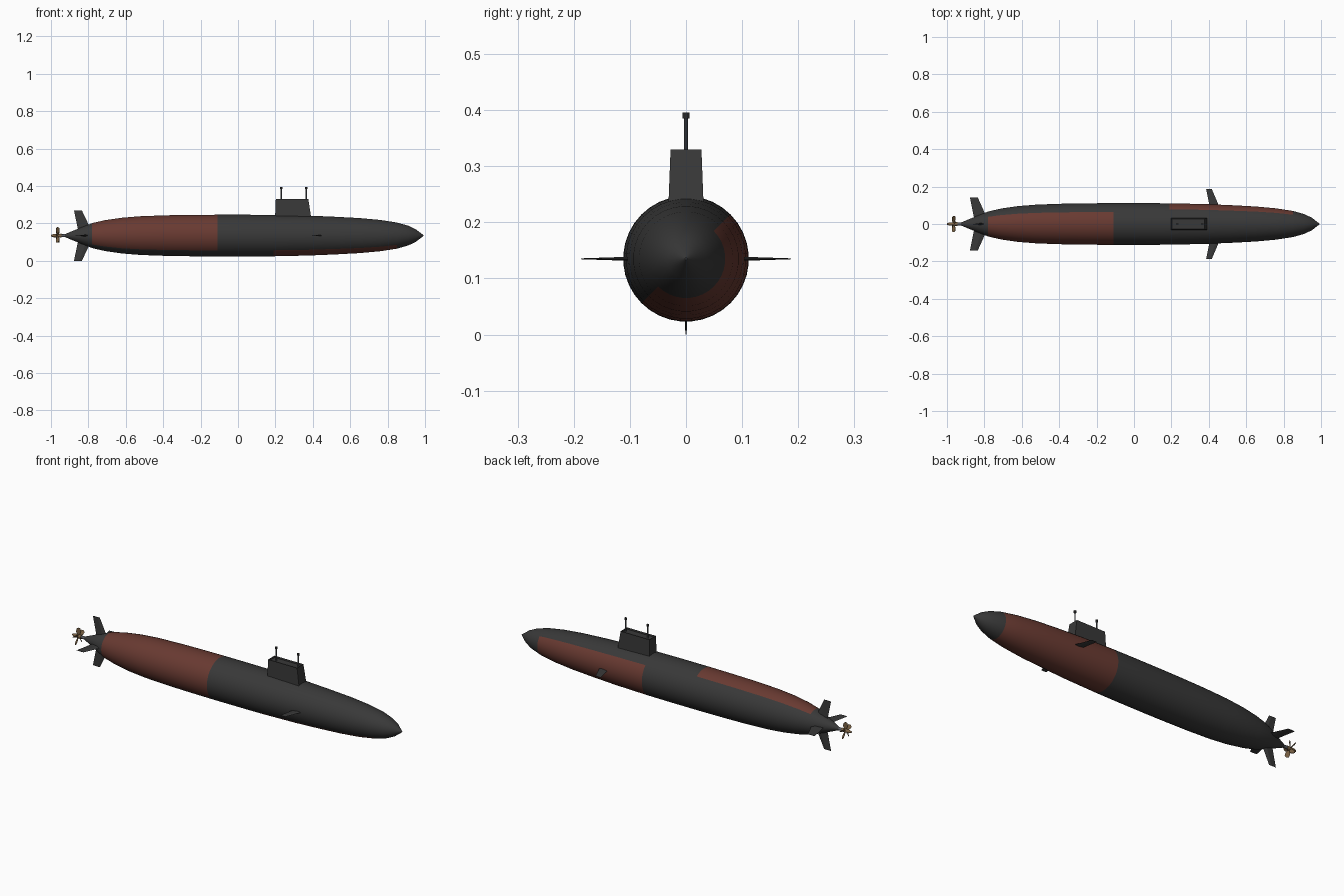
import bpy, bmesh, math
from mathutils import Vector, Matrix

if "Cube" in bpy.data.objects:
    bpy.data.objects.remove(bpy.data.objects["Cube"])

ZC = 0.135  # height of the hull axis


def material(name, rgb):
    m = bpy.data.materials.new(name)
    m.diffuse_color = (*rgb, 1)
    m.use_nodes = True
    m.node_tree.nodes["Principled BSDF"].inputs["Base Color"].default_value = m.diffuse_color
    return m


DARK = material("dark_grey", (0.04, 0.04, 0.04))
RED = material("rust_red", (0.14, 0.042, 0.031))
BRONZE = material("bronze", (0.20, 0.125, 0.06))
STEEL = material("steel_grey", (0.10, 0.105, 0.12))


def finish(bm, name, mats, smooth=False):
    bmesh.ops.recalc_face_normals(bm, faces=bm.faces)
    me = bpy.data.meshes.new(name)
    bm.to_mesh(me)
    bm.free()
    ob = bpy.data.objects.new(name, me)
    bpy.context.collection.objects.link(ob)
    for m in mats:
        me.materials.append(m)
    if smooth:
        bpy.context.view_layer.objects.active = ob
        ob.select_set(True)
        bpy.ops.object.shade_smooth_by_angle(angle=math.radians(35))
        ob.select_set(False)
    return ob


def lathe_x(bm, profile, n, z=ZC, offset=0.0):
    """Revolve (x, radius) points about the hull axis, capping both ends."""
    rings = []
    for x, r in profile:
        rings.append([bm.verts.new((x, r * math.cos(a), z + r * math.sin(a)))
                      for a in (offset + 2 * math.pi * i / n for i in range(n))])
    for a, b in zip(rings, rings[1:]):
        for i in range(n):
            bm.faces.new((a[i], a[(i + 1) % n], b[(i + 1) % n], b[i]))
    bm.faces.new(rings[0])
    bm.faces.new(rings[-1])


def loft(bm, a, b):
    """Closed solid between two equal-length outlines."""
    va, vb = [bm.verts.new(p) for p in a], [bm.verts.new(p) for p in b]
    n = len(va)
    for i in range(n):
        bm.faces.new((va[i], va[(i + 1) % n], vb[(i + 1) % n], vb[i]))
    bm.faces.new(va)
    return bm.faces.new(vb)


# Hull with two painted sectors
profile = [(-0.925, 0.008), (-0.85, 0.039), (-0.78, 0.067), (-0.71, 0.083), (-0.62, 0.096),
           (-0.52, 0.104), (-0.38, 0.109), (-0.25, 0.111), (-0.11, 0.112), (0.05, 0.112),
           (0.19, 0.111), (0.38, 0.107), (0.52, 0.101), (0.65, 0.094), (0.76, 0.084),
           (0.85, 0.070), (0.91, 0.053), (0.95, 0.034), (0.992, 0.002)]
bm = bmesh.new()
lathe_x(bm, profile, 36, offset=math.radians(5))
for f in bm.faces:
    c = f.calc_center_median()
    ang = math.degrees(math.atan2(c.z - ZC, c.y)) % 360
    stern = -0.78 < c.x < -0.11 and 55 < ang < 225
    bow = 0.19 < c.x < 0.85 and (ang < 45 or ang > 225)
    f.material_index = 1 if stern or bow else 0
finish(bm, "hull", [DARK, RED], True)


def fin(name, root, tip, r0, r1, t0, t1, turn):
    """Tapered fin; root and tip are (rear x, front x), turned about the hull axis."""
    def section(xs, r, t):
        xm = xs[0] + 0.65 * (xs[1] - xs[0])
        return [(xs[0], r, 0), (xm, r, -t), (xs[1], r, 0), (xm, r, t)]
    bm = bmesh.new()
    loft(bm, section(root, r0, t0), section(tip, r1, t1))
    bm.transform(Matrix.Translation((0, 0, ZC)) @ Matrix.Rotation(math.radians(turn), 4, 'X'))
    finish(bm, name, [DARK])


# Stern cross of four fins, and the two bow planes
for k, side in enumerate(("left", "top", "right", "bottom")):
    fin("stern_fin_" + side, (-0.855, -0.785), (-0.877, -0.835), 0.03,
        0.135 if k % 2 else 0.141, 0.006, 0.001, 90 * k)
for turn, side in ((0, "left"), (180, "right")):
    fin("bow_plane_" + side, (0.405, 0.457), (0.386, 0.416), 0.09, 0.187, 0.004, 0.0008, turn)

# Sail with a recessed top
bm = bmesh.new()


def rect(x0, x1, w, z):
    return [(x0, -w, z), (x1, -w, z), (x1, w, z), (x0, w, z)]


top = loft(bm, rect(0.197, 0.396, 0.0325, 0.20), rect(0.202, 0.376, 0.0275, 0.33))
bmesh.ops.inset_region(bm, faces=[top], thickness=0.005)
bmesh.ops.translate(bm, verts=list(top.verts), vec=(0, 0, -0.010))
finish(bm, "sail", [DARK])

# Masts with caps
for name, x in (("rear", 0.231), ("front", 0.365)):
    for part, r, z0, z1, mat in (("mast", 0.0035, 0.30, 0.388, STEEL),
                                 ("mast_cap", 0.0063, 0.385, 0.396, DARK)):
        bm = bmesh.new()
        bmesh.ops.create_cone(bm, cap_ends=True, segments=10, radius1=r, radius2=r, depth=z1 - z0,
                              matrix=Matrix.Translation((x, 0, (z0 + z1) / 2)))
        finish(bm, name + "_" + part, [mat], True)

# Propeller shaft, hub and pitched blades
bm = bmesh.new()
lathe_x(bm, [(-0.96, 0.007), (-0.90, 0.009)], 12)
finish(bm, "propeller_shaft", [STEEL], True)
bm = bmesh.new()
lathe_x(bm, [(-1.0, 0.004), (-0.985, 0.009), (-0.945, 0.010)], 12)
finish(bm, "propeller_hub", [BRONZE], True)

bm = bmesh.new()
for k in range(5):
    turn = Matrix.Translation((-0.964, 0, ZC)) @ Matrix.Rotation(2 * math.pi * k / 5, 4, 'X')
    outlines = []
    for t in (-0.0012, 0.0012):
        pts = [(-0.005, 0.006), (-0.012, 0.026), (-0.010, 0.041), (0, 0.046),
               (0.010, 0.041), (0.012, 0.026), (0.005, 0.006)]
        pitch = Matrix.Rotation(math.radians(40), 4, 'Z')
        outlines.append([turn @ pitch @ Vector((u, t, r)) for u, r in pts])
    loft(bm, *outlines)
finish(bm, "propeller_blades", [BRONZE])
